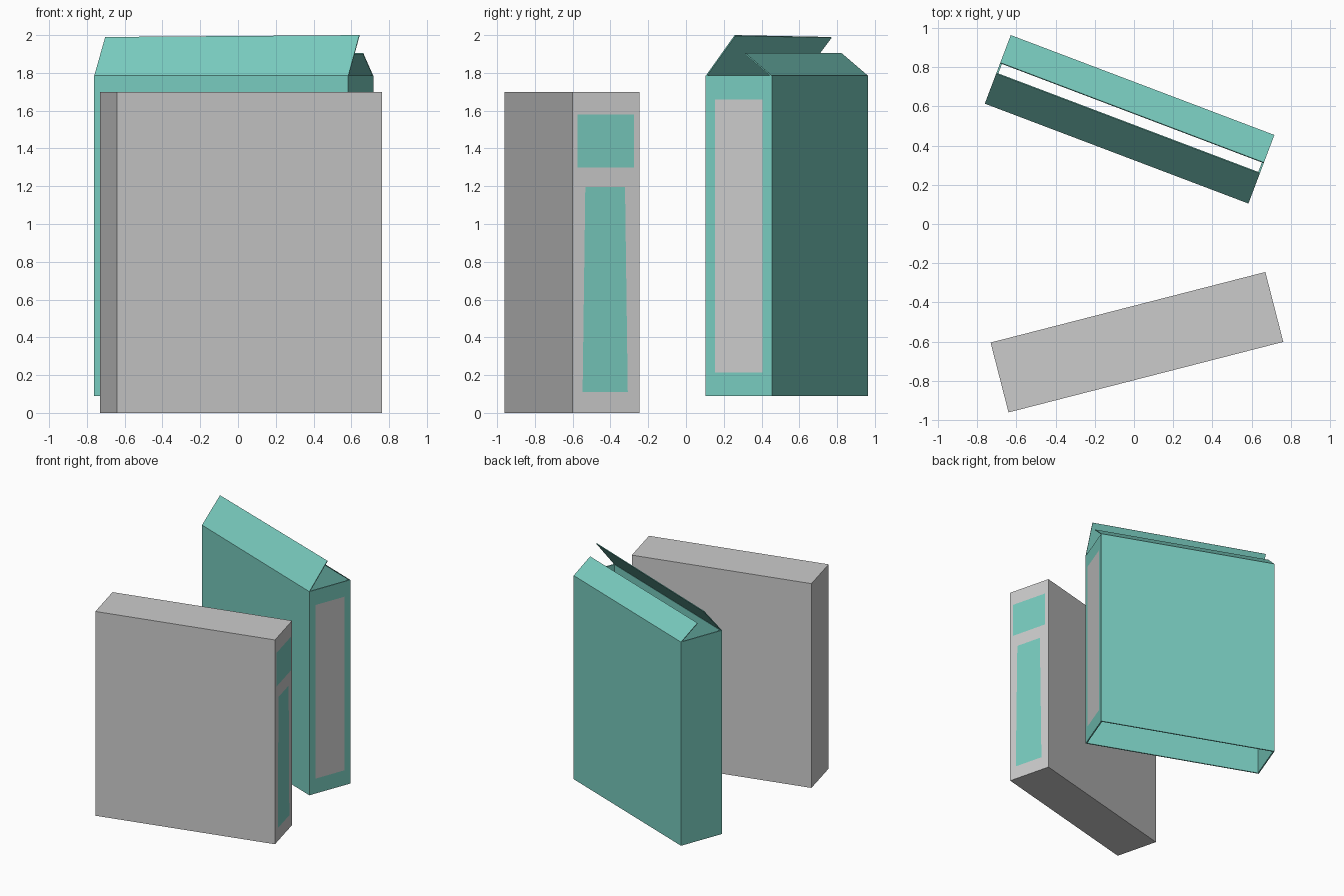
import bpy, math
from mathutils import Matrix

if "Cube" in bpy.data.objects:
    bpy.data.objects.remove(bpy.data.objects["Cube"])

teal = bpy.data.materials.new("teal_card")
teal.diffuse_color = (0.19, 0.60, 0.52, 1)
teal.use_nodes = True
teal.node_tree.nodes["Principled BSDF"].inputs["Base Color"].default_value = teal.diffuse_color


def place(name, verts, faces, frame, mat=None):
    me = bpy.data.meshes.new(name)
    me.from_pydata(verts, [], faces)
    me.transform(frame)
    ob = bpy.data.objects.new(name, me)
    bpy.context.collection.objects.link(ob)
    if mat:
        me.materials.append(mat)
    return ob


def thicken(ob, t):
    m = ob.modifiers.new("card", 'SOLIDIFY')
    m.thickness = t
    m.offset = -1
    m.use_even_offset = True


def end_panel(name, x, z0, z1, bottom, top, frame, mat=None):
    # flat panel lying just outside the +x end of a box
    (a, b), (c, d) = bottom, top
    place(name, [(x, a, z0), (x, b, z0), (x, d, z1), (x, c, z1)],
          [(0, 1, 2, 3)], frame, mat)


def frame_at(x, y, degrees):
    return Matrix.Translation((x, y, 0)) @ Matrix.Rotation(math.radians(degrees), 4, 'Z')


def ring(l, w, z):
    return [(-l, -w, z), (l, -w, z), (l, w, z), (-l, w, z)]


SIDES = [(i, (i + 1) % 4, (i + 1) % 4 + 4, i + 4) for i in range(4)]

# Closed grey box
L, W = 0.7235, 0.184
grey = frame_at(0.015, -0.603, 14.4)
place("closed_box", ring(L, W, 0) + ring(L, W, 1.70),
      SIDES + [(3, 2, 1, 0), (4, 5, 6, 7)], grey)
end_panel("upper_label", L + 0.002, 1.30, 1.58, (-0.157, 0.152), (-0.157, 0.152), grey, teal)
end_panel("lower_label", L + 0.002, 0.11, 1.195, (-0.129, 0.118), (-0.114, 0.103), grey, teal)

# Open teal sleeve, hollow from top to bottom
L, W, TOP = 0.719, 0.187, 1.785
sleeve = frame_at(-0.0225, 0.534, -20.75)
ob = place("sleeve_walls", ring(L, W, 0.09) + ring(L, W, TOP), SIDES, sleeve, teal)
thicken(ob, 0.01)
end_panel("sleeve_label", L + 0.002, 0.215, 1.66, (-0.134, 0.134), (-0.134, 0.134), sleeve)

# Half-open lid flaps leaning inward: side, inset, top height at left and right
for name, s, inset, zl, zr in (("front_flap", -1, 0.164, 1.99, 2.0),
                               ("back_flap", 1, 0.150, 1.905, 1.905)):
    y0, y1 = s * W, s * (W - inset)
    verts = [(-L, y0, TOP), (L, y0, TOP), (L, y1, zr), (-L, y1, zl)]
    face = (0, 1, 2, 3) if s < 0 else (3, 2, 1, 0)
    thicken(place(name, verts, [face], sleeve, teal), 0.006)
